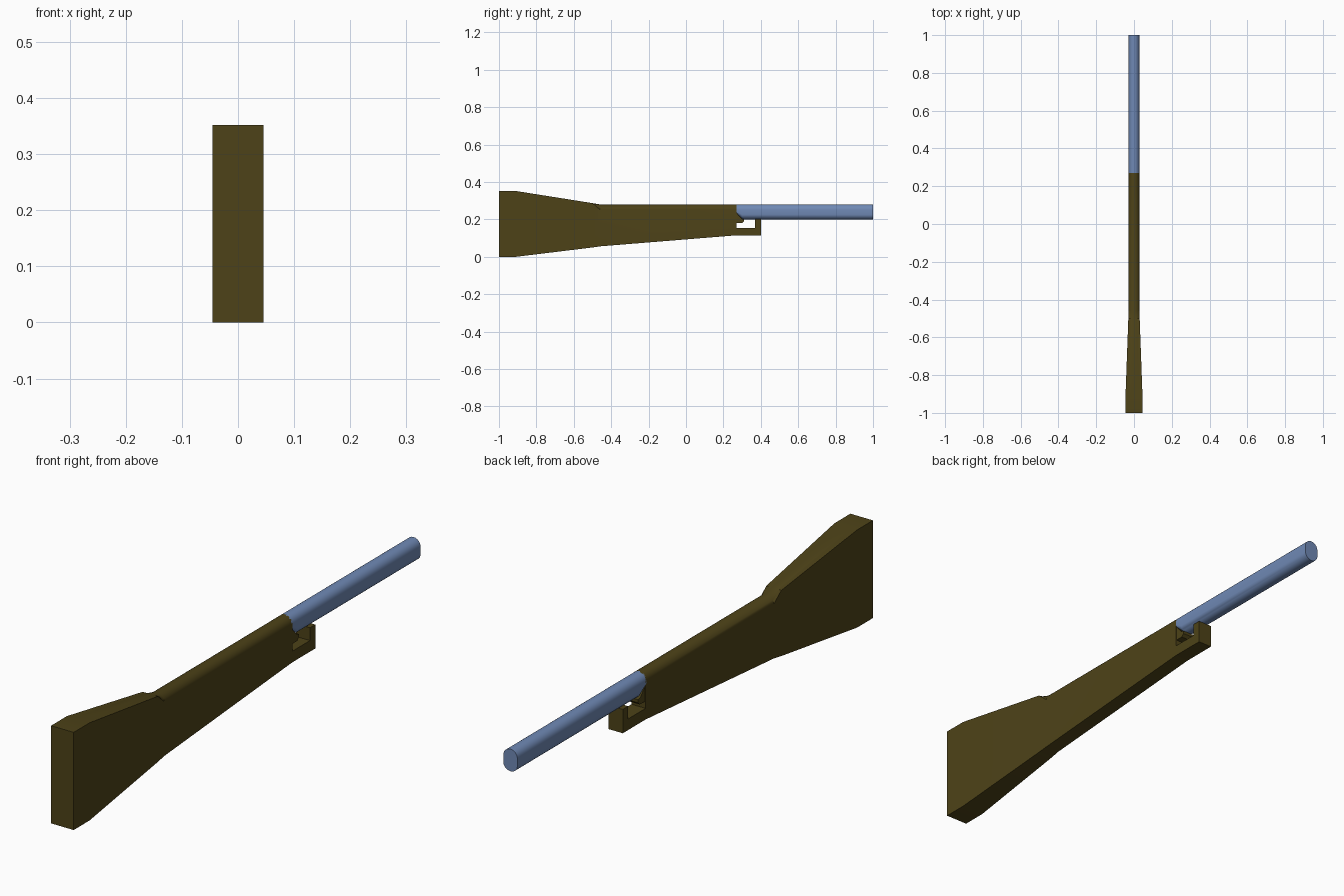
import bpy, bmesh, math

if "Cube" in bpy.data.objects:
    bpy.data.objects.remove(bpy.data.objects["Cube"])

def material(name, rgb):
    m = bpy.data.materials.new(name)
    m.diffuse_color = (*rgb, 1)
    m.use_nodes = True
    m.node_tree.nodes["Principled BSDF"].inputs["Base Color"].default_value = m.diffuse_color
    return m

wood = material("wood", (0.075, 0.055, 0.009))
steel = material("steel", (0.16, 0.25, 0.46))
W, TOP, N = 0.028, 0.28, 12   # half width, top height, arc segments

def loft(name, sections, mat):
    bm = bmesh.new()
    rings = [[bm.verts.new(p) for p in s] for s in sections]
    n = len(rings[0])
    for a, b in zip(rings, rings[1:]):
        for i in range(n):
            j = (i + 1) % n
            bm.faces.new((a[i], a[j], b[j], b[i]))
    bm.faces.new(rings[0])
    bm.faces.new(rings[-1])
    bmesh.ops.recalc_face_normals(bm, faces=bm.faces)
    me = bpy.data.meshes.new(name)
    bm.to_mesh(me)
    bm.free()
    ob = bpy.data.objects.new(name, me)
    bpy.context.collection.objects.link(ob)
    me.materials.append(mat)
    bpy.ops.object.select_all(action='DESELECT')
    ob.select_set(True)
    bpy.context.view_layer.objects.active = ob
    bpy.ops.object.shade_smooth_by_angle(angle=math.radians(30))
    return ob

def arc(y, zc, sign=1, r=W):
    return [(sign * W * math.cos(math.pi * i / N), y,
             zc + sign * r * math.sin(math.pi * i / N)) for i in range(N + 1)]

def flat_section(y, w, low, high):
    top = [(w - 2 * w * i / N, y, high) for i in range(N + 1)]
    return top + [(-w, y, low), (w, y, low)]

def round_section(y, low):
    return arc(y, TOP - W) + [(-W, y, low), (W, y, low)]

def side_profile(name, yz, w, mat):
    return loft(name, [[(x, y, z) for y, z in yz] for x in (-w, w)], mat)

# stock: flared square butt blending into a round-topped fore-end
loft("stock", [
    flat_section(-1.0, 0.045, 0.0, 0.352),
    flat_section(-0.91, 0.045, 0.0, 0.352),
    flat_section(-0.50, 0.030, 0.05, 0.287),
    round_section(-0.46, 0.056),
    round_section(0.27, 0.115)], wood)

# barrel: rounded oblong tube with a slanted underside at the breech
def tube(y, low):
    r = min(W, (TOP - W - low) / 2)
    return arc(y, TOP - W) + arc(y, low + r, -1, r)

loft("barrel", [tube(0.265, 0.235), tube(0.30, 0.20), tube(1.0, 0.20)], steel)

# guard: L-shaped hook below the barrel
side_profile("trigger_guard", [(0.27, 0.115), (0.40, 0.115), (0.40, 0.201),
                               (0.37, 0.201), (0.37, 0.155), (0.27, 0.155)], W, wood)

# trigger: small wedge under the breech
side_profile("trigger", [(0.265, 0.18), (0.30, 0.18), (0.31, 0.19), (0.31, 0.201),
                         (0.298, 0.204), (0.268, 0.237)], 0.026, wood)
